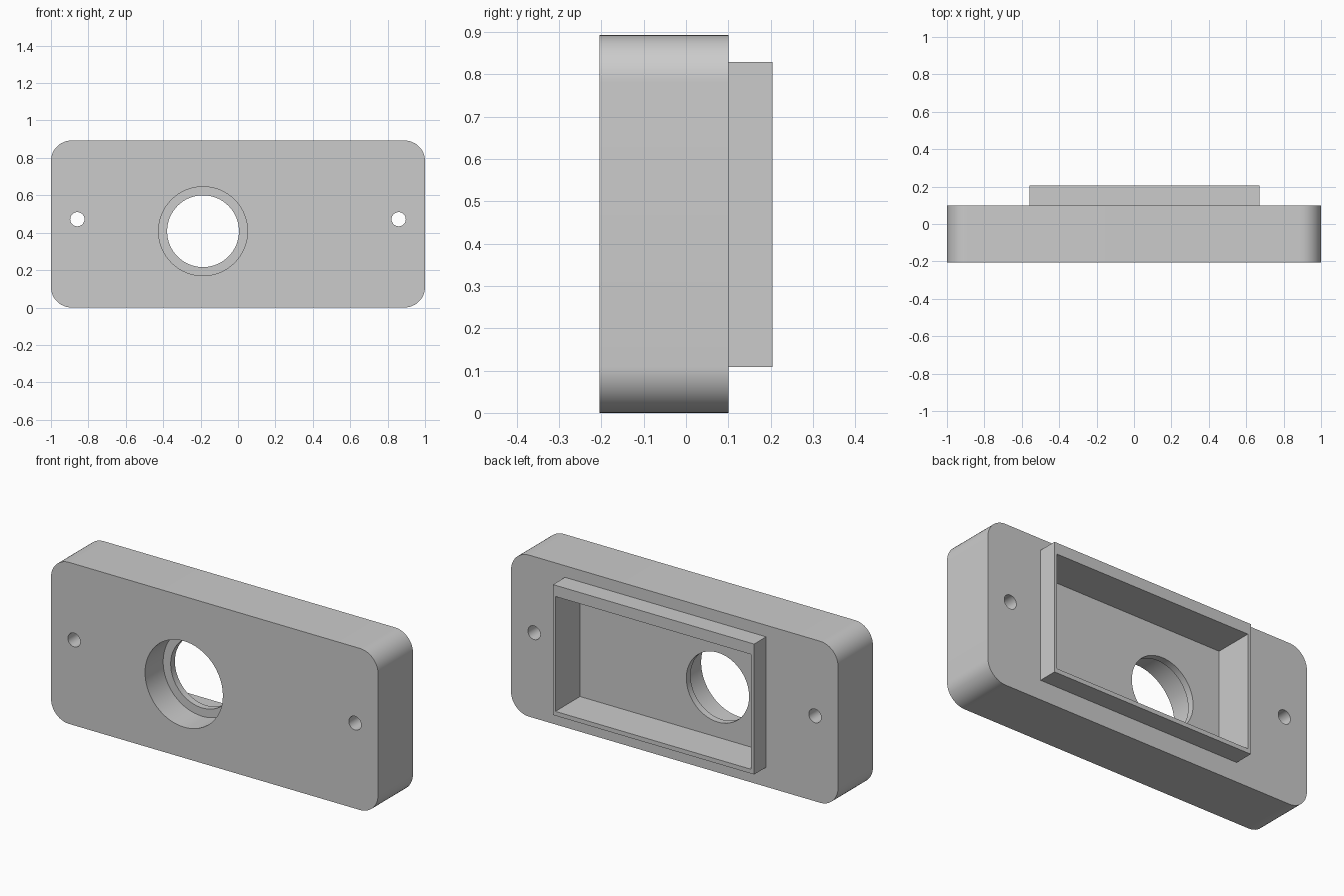
import bpy, bmesh, math
from mathutils import Matrix

cube = bpy.data.objects.get("Cube")
if cube:
    bpy.data.objects.remove(cube, do_unlink=True)

# Single plain grey finish
grey = bpy.data.materials.new("light grey")
grey.use_nodes = True
colour = (0.6, 0.6, 0.6, 1)
grey.diffuse_color = colour
grey.node_tree.nodes["Principled BSDF"].inputs["Base Color"].default_value = colour

FRONT, BACK, RIM_BACK = -0.205, 0.10, 0.205
FLOOR, LEDGE = -0.01, -0.047
HEIGHT = 0.893


def finish(name, bm):
    bmesh.ops.recalc_face_normals(bm, faces=bm.faces)
    mesh = bpy.data.meshes.new(name)
    bm.to_mesh(mesh)
    bm.free()
    mesh.materials.append(grey)
    ob = bpy.data.objects.new(name, mesh)
    bpy.context.collection.objects.link(ob)
    return ob


def block(name, x0, x1, y0, y1, z0, z1, radius=0, steps=12):
    """Box along y, with optional rounding of its four long edges."""
    bm = bmesh.new()
    outline = []
    r = radius
    corners = [(x1 - r, z1 - r), (x0 + r, z1 - r), (x0 + r, z0 + r), (x1 - r, z0 + r)]
    for quarter, (cx, cz) in enumerate(corners):
        for i in range(steps + 1 if r else 1):
            a = (quarter + i / steps) * math.pi / 2
            outline.append(bm.verts.new((cx + r * math.cos(a), y0, cz + r * math.sin(a))))
    face = bm.faces.new(outline)
    ext = bmesh.ops.extrude_face_region(bm, geom=[face])
    moved = [g for g in ext["geom"] if isinstance(g, bmesh.types.BMVert)]
    bmesh.ops.translate(bm, verts=moved, vec=(0, y1 - y0, 0))
    return finish(name, bm)


def drill(name, x, z, radius, y0, y1, sides):
    """Cylinder along y."""
    bm = bmesh.new()
    place = Matrix.Translation((x, (y0 + y1) / 2, z)) @ Matrix.Rotation(math.pi / 2, 4, "X")
    bmesh.ops.create_cone(bm, cap_ends=True, segments=sides, radius1=radius,
                          radius2=radius, depth=y1 - y0, matrix=place)
    return finish(name, bm)


def combine(target, tool, operation):
    """Apply a boolean, then remove the helper."""
    bpy.context.view_layer.objects.active = target
    mod = target.modifiers.new("shape", "BOOLEAN")
    mod.operation, mod.solver, mod.object = operation, "EXACT", tool
    bpy.ops.object.modifier_apply(modifier=mod.name)
    bpy.data.objects.remove(tool, do_unlink=True)


# Rounded plate with a raised rim on the back
plate = block("housing_plate", -1, 1, FRONT, BACK, 0, HEIGHT, radius=0.11)
combine(plate, block("rim", -0.56, 0.67, 0.04, RIM_BACK, 0.108, 0.829), "UNION")

# Rectangular pocket inside the rim
combine(plate, block("pocket", -0.542, 0.655, FLOOR, 0.3, 0.132, 0.767), "DIFFERENCE")

# Stepped round opening, wider at the front
combine(plate, drill("counterbore", -0.187, 0.408, 0.238, -0.3, LEDGE, 64), "DIFFERENCE")
combine(plate, drill("opening", -0.187, 0.408, 0.192, -0.1, 0.05, 64), "DIFFERENCE")

# Screw holes
for side in (-1, 1):
    combine(plate, drill("screw_hole", side * 0.859, 0.472, 0.038, -0.3, 0.3, 32), "DIFFERENCE")

# Smooth curves, crisp edges
bpy.ops.object.select_all(action="DESELECT")
plate.select_set(True)
bpy.context.view_layer.objects.active = plate
bpy.ops.object.shade_smooth_by_angle(angle=math.radians(30))
